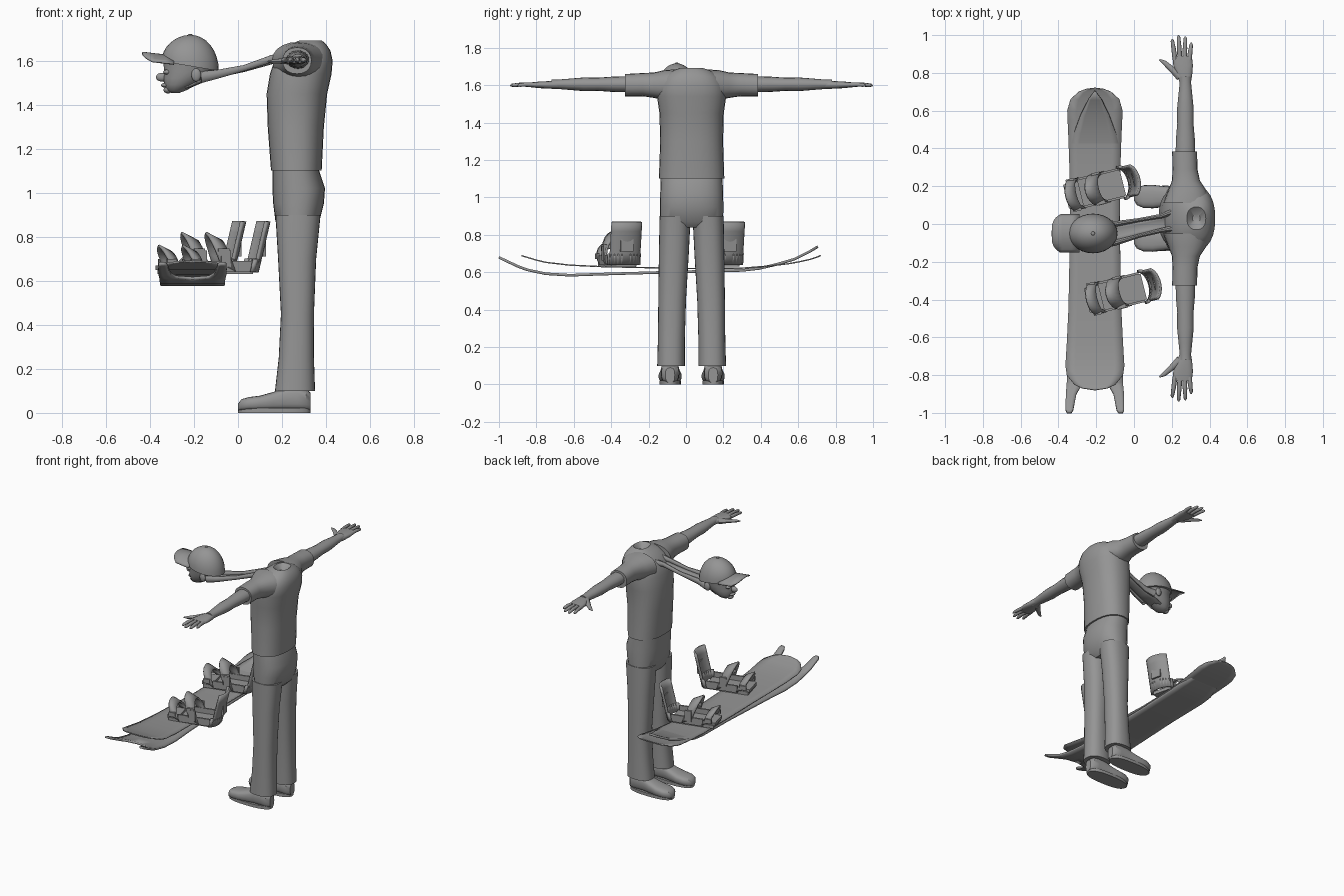
import bpy, bmesh
from math import sin, cos, pi, radians, copysign
from mathutils import Vector, Matrix

default_cube = bpy.data.objects.get("Cube")
if default_cube:
    bpy.data.objects.remove(default_cube)

grey = bpy.data.materials.new("plain grey")
grey.use_nodes = True
grey.diffuse_color = (0.3, 0.3, 0.3, 1)
grey.node_tree.nodes["Principled BSDF"].inputs["Base Color"].default_value = grey.diffuse_color
X, Y, Z = Vector((1, 0, 0)), Vector((0, 1, 0)), Vector((0, 0, 1))
MID = 0.03  # plane of symmetry of the body


def finish(bm, name, matrix=None, thick=0, angle=40):
    bmesh.ops.remove_doubles(bm, verts=bm.verts, dist=0.0002)
    bmesh.ops.recalc_face_normals(bm, faces=bm.faces)
    if matrix:
        bm.transform(matrix)
    mesh = bpy.data.meshes.new(name)
    bm.to_mesh(mesh)
    bm.free()
    obj = bpy.data.objects.new(name, mesh)
    bpy.context.collection.objects.link(obj)
    mesh.materials.append(grey)
    if thick:
        mod = obj.modifiers.new("thickness", "SOLIDIFY")
        mod.thickness, mod.offset = thick, 0
    bpy.ops.object.select_all(action="DESELECT")
    obj.select_set(True)
    bpy.context.view_layer.objects.active = obj
    bpy.ops.object.shade_smooth_by_angle(angle=radians(angle))
    return obj


def grid(name, rows, closed=False, matrix=None, thick=0):
    """Skin rows of points; closed rows make a capped tube."""
    bm = bmesh.new()
    verts = [[bm.verts.new(p) for p in row] for row in rows]
    n = len(rows[0])
    for a, b in zip(verts, verts[1:]):
        for i in range(n if closed else n - 1):
            j = (i + 1) % n
            bm.faces.new((a[i], a[j], b[j], b[i]))
    if closed:
        bm.faces.new(verts[0])
        bm.faces.new(verts[-1])
    return finish(bm, name, matrix, thick)


def ring(center, u, v, power=1, n=20):
    def shape(t):
        return copysign(abs(t) ** power, t)
    steps = [2 * pi * i / n for i in range(n)]
    return [Vector(center) + u * shape(cos(a)) + v * shape(sin(a)) for a in steps]


def tube(name, points, radii, flat=1, n=10):
    """Tapered rod through points lying mostly level."""
    pts = [Vector(p) for p in points]
    rows = []
    for i, p in enumerate(pts):
        d = pts[min(i + 1, len(pts) - 1)] - pts[max(i - 1, 0)]
        side = d.cross(Z).normalized()
        up = side.cross(d).normalized()
        rows.append(ring(p, side * radii[i], up * radii[i] * flat, 1, n))
    return grid(name, rows, True)


def ball(name, center, size):
    bm = bmesh.new()
    bmesh.ops.create_uvsphere(bm, u_segments=20, v_segments=12, radius=1)
    return finish(bm, name, Matrix.LocRotScale(Vector(center), None, Vector(size)))


def box(name, center, size, matrix):
    bm = bmesh.new()
    bmesh.ops.create_cube(bm, size=1)
    bmesh.ops.bevel(bm, geom=bm.edges[:], offset=min(size) * 0.2, segments=2, affect="EDGES")
    return finish(bm, name, matrix @ Matrix.LocRotScale(Vector(center), None, Vector(size)))


def upright(name, levels, y=MID, power=0.85):
    """Stack of rings: height, front x, back x, half width, y shift."""
    rows = [ring(((a + b) / 2, y + s, z), X * (b - a) / 2, Y * w, power, 28) for z, a, b, w, s in levels]
    return grid(name, rows, True)


# Shirt, with a sunken collar
upright("shirt", [(1.1, .15, .38, .175, 0), (1.3, .135, .39, .168, 0), (1.45, .13, .405, .172, 0),
                  (1.54, .145, .425, .185, 0), (1.6, .165, .43, .18, 0), (1.645, .2, .42, .15, 0),
                  (1.675, .24, .4, .11, 0), (1.692, .28, .38, .06, 0), (1.66, .31, .35, .02, 0)])
upright("trouser_hips", [(.84, .19, .34, .12, 0), (.87, .17, .37, .168, 0), (.95, .16, .39, .17, 0),
                         (1.02, .156, .395, .168, 0), (1.11, .157, .365, .165, 0)])

for s, side in ((1, "right"), (-1, "left")):
    # Trouser leg and shoe
    upright(side + "_trouser_leg", [(.1, .168, .35, .074, s * .11), (.25, .185, .345, .072, s * .108),
                                    (.45, .195, .345, .074, s * .104), (.7, .182, .355, .08, s * .095),
                                    (.9, .17, .375, .083, s * .088)])
    foot = MID + s * 0.115
    rows = []
    for x, w, h in ((0, .02, .03), (.015, .045, .052), (.05, .06, .062), (.1, .062, .068), (.16, .055, .085),
                    (.21, .05, .105), (.27, .05, .11), (.31, .046, .1), (.33, .025, .08)):
        rows.append(ring((x, foot, h / 2 + .01), Y * w, Z * (h / 2), 0.7))
    grid(side + "_shoe", rows, True)
    rows = [ring((.165, foot, z), X * .165, Y * .058, 0.8, 24) for z in (0, .022)]
    grid(side + "_shoe_sole", rows, True)

    # Sleeve and arm
    rows = []
    for d, x, w, h, z in ((.08, .28, .125, .085, 1.6), (.15, .282, .1, .08, 1.6), (.2, .275, .074, .068, 1.6),
                          (.26, .27, .066, .062, 1.603), (.355, .268, .066, .06, 1.6)):
        rows.append(ring((x, MID + s * d, z), X * w, Z * h, 0.9))
    grid(side + "_sleeve", rows, True)
    reach = (.33, .42, .5, .58, .66, .72, .75)
    tube(side + "_arm", [(.272, MID + s * d, 1.605) for d in reach],
         (.052, .05, .043, .044, .036, .03, .031), 0.82, 16)

    # Hand: flat palm, four fingers and a thumb
    rows = []
    for d, x, w, h in ((.71, .272, .028, .02), (.76, .268, .04, .02), (.81, .26, .052, .018), (.86, .256, .05, .013)):
        rows.append(ring((x, MID + s * d, 1.602), X * w, Z * h, 0.8))
    grid(side + "_palm", rows, True)
    for k, (root, tip, end) in enumerate(((.217, .203, .95), (.243, .236, .97), (.268, .272, .963), (.293, .303, .93))):
        path = [(root, MID + s * .84, 1.602), ((root + tip) / 2, MID + s * (.84 + end) / 2, 1.604),
                (tip, MID + s * (end - .01), 1.6), (tip, MID + s * end, 1.598)]
        tube(f"{side}_finger_{k + 1}", path, (.013, .012, .009, .003))
    tube(side + "_thumb", [(.245, MID + s * .75, 1.6), (.2, MID + s * .79, 1.598), (.16, MID + s * .825, 1.596),
                           (.135, MID + s * .84, 1.596)], (.024, .016, .012, .004), 0.8)

# Head: skull, jaw and face
HEAD = -0.05
rows = []
for z, a, b, w in ((1.452, -.3, -.27, .02), (1.465, -.325, -.235, .045), (1.49, -.335, -.19, .062),
                   (1.52, -.34, -.14, .075), (1.55, -.335, -.11, .082), (1.6, -.34, -.1, .09)):
    rows.append(ring(((a + b) / 2, HEAD, z), X * (b - a) / 2, Y * w))
grid("head", rows, True)
ball("nose", (-.345, HEAD, 1.525), (.028, .016, .02))
ball("lips", (-.332, HEAD, 1.488), (.018, .028, .01))
ball("chin", (-.318, HEAD, 1.467), (.02, .025, .016))
for s in (1, -1):
    ball("eye", (-.322, HEAD + s * .032, 1.548), (.018, .018, .011))
    ball("ear", (-.19, HEAD + s * .08, 1.535), (.022, .012, .03))

# Cap: dome, button and curved peak
rows = []
for k in range(9):
    t = k / 8 * pi / 2
    row = ring((-.217, HEAD, 1.575), X * .13 * cos(t), Y * .105 * cos(t), 1, 28)
    rows.append([p + Z * (.142 * sin(t) - .17 * (p.x + .217) * (1 - sin(t))) for p in row])
grid("cap", rows, True)
ball("cap_button", (-.217, HEAD, 1.716), (.01, .01, .006))
rows = []
for k in range(13):
    t = (k / 6 - 1)
    edge = -.435 + .045 * abs(t) ** 4
    rows.append([(x, HEAD + t * .1, 1.63 - .035 * t * t - .12 * (x + .38)) for x in (edge, -.38, -.33, -.29)])
grid("cap_peak", rows, thick=0.008)

# Stretched neck between head and collar
for s in (1, -1):
    tube("neck_strand", [(-.17, HEAD + s * .06, 1.525), (-.1, HEAD + s * .05, 1.537), (.03, -.02 + s * .042, 1.567),
                         (.15, .005 + s * .038, 1.608), (.24, MID + s * .05, 1.625)], (.02, .015, .01, .012, .02), 1.4)
rows = []
for x, y, w, z in ((-.24, HEAD, .05, 1.47), (-.12, HEAD, .048, 1.52), (.03, -.02, .036, 1.552), (.22, .02, .04, 1.605)):
    rows.append([(x, y + t * w, z + .01 * t * t) for t in (-1, -.5, 0, .5, 1)])
grid("neck_skin", rows, thick=0.006)


def board(name, stations, thick):
    """Half board between inner and outer edges, mirrored."""
    bm = bmesh.new()
    for s in (1, -1):
        rows = []
        for y, z, inner, outer in stations:
            xs = [inner + (outer - inner) * t / 3 for t in range(4)]
            rows.append([bm.verts.new((-.207 + s * x, y, z)) for x in xs])
        for a, b in zip(rows, rows[1:]):
            for i in range(3):
                bm.faces.new((a[i], a[i + 1], b[i + 1], b[i]))
    bmesh.ops.remove_doubles(bm, verts=bm.verts, dist=0.0002)
    bmesh.ops.dissolve_degenerate(bm, dist=0.0002, edges=bm.edges)
    return finish(bm, name, None, thick)


board("swallow_tail_board", [(-1, .68, .125, .148), (-.985, .672, .115, .155), (-.9, .632, .098, .154),
                             (-.86, .617, .075, .15), (-.84, .611, 0, .149), (-.75, .592, 0, .148),
                             (-.62, .584, 0, .145), (-.45, .59, 0, .139), (0, .603, 0, .132), (.3, .61, 0, .135),
                             (.39, .62, 0, .134), (.48, .641, 0, .112), (.58, .67, 0, .075),
                             (.66, .71, 0, .035), (.705, .737, 0, .001)], 0.014)
# Rounded board follows an oval end at both tips
profile = [(-.88, .69), (-.87, .686), (-.85, .68), (-.8, .665), (-.75, .653), (-.62, .638), (-.45, .63), (0, .62),
           (.3, .622), (.45, .634), (.55, .646), (.6, .655), (.66, .668), (.7, .681), (.715, .687), (.72, .69)]
stations = []
for y, z in profile:
    gap = min(y + .88, .72 - y, .14) / .14
    stations.append((y, z, 0, max(.001, (.131 + .045 * y * y) * (1 - (1 - gap) ** 2.4) ** 0.5)))
board("round_tip_board", stations, 0.007)


def strap(name, u, width, high, lean, m):
    rows = []
    for k in range(13):
        a = pi * k / 12
        lift = high * sin(a) ** 0.8
        rows.append([(u + d * width + lean * lift, .078 * cos(a), .03 + lift - d * width * .5) for d in (-.5, 0, .5)])
    grid(name, rows, matrix=m, thick=0.012)


# Bindings: plate, rails, heel cup, tall back, straps and buckles
for label, place in (("rear", (-.175, .19, .63)), ("front", (-.065, -.36, .63))):
    m = Matrix.Translation(place) @ Matrix.Rotation(radians(14), 4, "Z")
    box(label + "_binding_plate", (-.03, 0, .012), (.3, .14, .024), m)
    box(label + "_toe_ramp", (-.15, 0, .03), (.08, .13, .02), m)
    for s in (1, -1):
        box(label + "_binding_rail", (0, s * .075, .035), (.22, .012, .05), m)
        box(label + "_strap_arm", (-.01, s * .081, .07), (.045, .012, .075), m)
        box(label + "_toe_buckle", (-.15, s * .08, .055), (.045, .016, .03), m)
    box(label + "_ankle_buckle", (-.02, -.075, .1), (.05, .02, .035), m)
    for part, levels, wide in (("heel_cup", (.01, .04, .07), 88), ("high_back", (.01, .07, .13, .19, .24), 68)):
        rows = []
        for z in levels:
            turn = [radians(wide) * k / 6 for k in range(-6, 7)]
            rows.append([(.1 + .05 * cos(a) + z * .24, .086 * sin(a), z) for a in turn])
        grid(f"{label}_{part}", rows, matrix=m, thick=0.014)
    box(label + "_back_plate", (.182, 0, .12), (.014, .07, .08), m)
    strap(label + "_ankle_strap", .0, .07, .14, -.35, m)
    strap(label + "_toe_strap", -.13, .055, .085, -.4, m)
